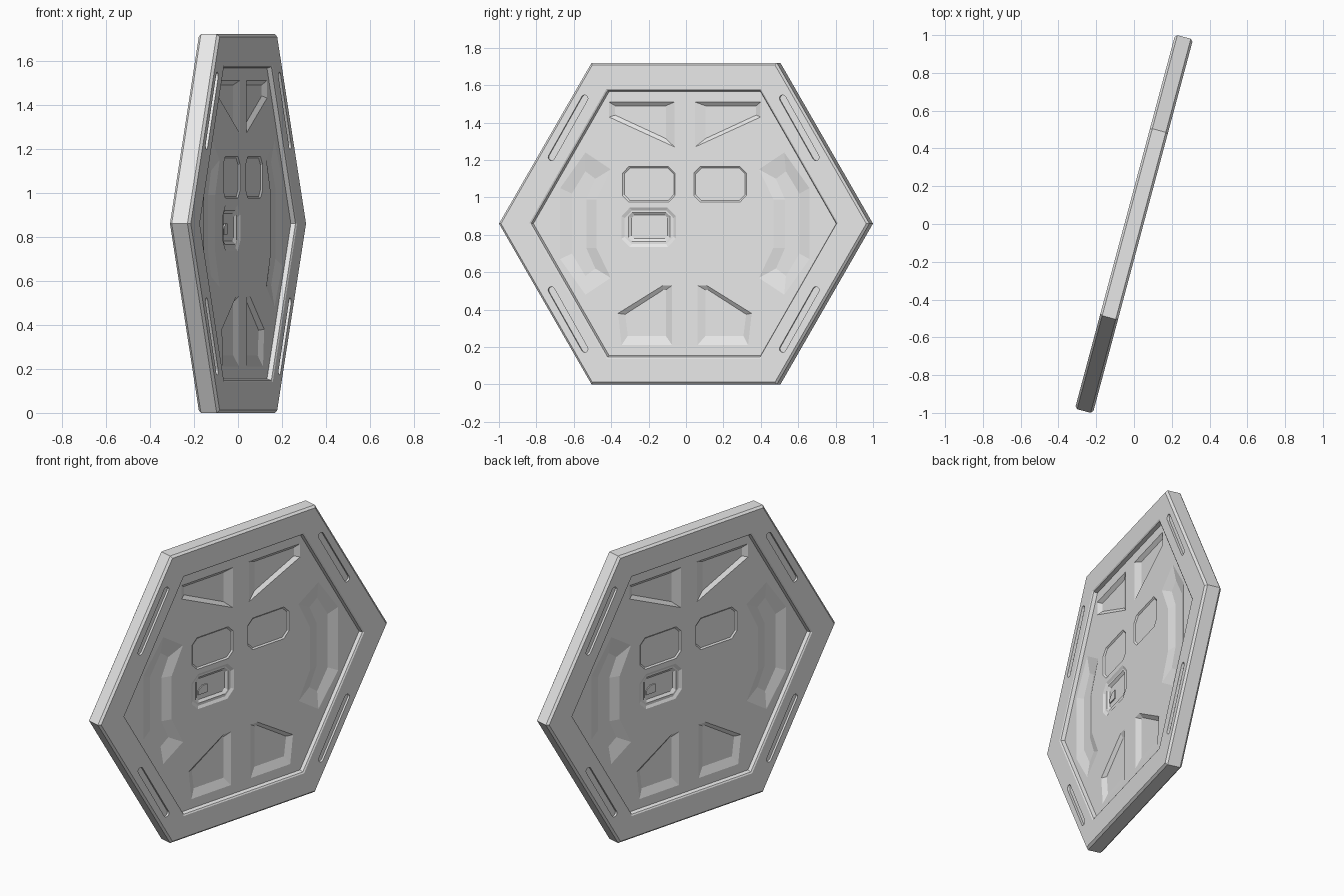
import bpy, bmesh, math
from mathutils import Matrix

if "Cube" in bpy.data.objects:
    bpy.data.objects.remove(bpy.data.objects["Cube"])

MID = 0.86        # centre height
FACE = 0.049      # half thickness of the rim
FLOOR = 0.024     # half thickness of the sunken panel

grey = bpy.data.materials.new("light grey metal")
grey.diffuse_color = (0.8, 0.8, 0.8, 1)
grey.use_nodes = True
grey.node_tree.nodes["Principled BSDF"].inputs["Base Color"].default_value = grey.diffuse_color


def hexagon(tip, half):
    """Hexagon outline as (u, z) points, u running along the panel."""
    return [(tip, MID), (tip / 2, MID + half), (-tip / 2, MID + half),
            (-tip, MID), (-tip / 2, MID - half), (tip / 2, MID - half)]


def loft(bm, rings):
    """Closed solid through (depth, outline) rings."""
    loops = [[bm.verts.new((w, u, z)) for u, z in pts] for w, pts in rings]
    n = len(loops[0])
    for a, b in zip(loops, loops[1:]):
        for i in range(n):
            j = (i + 1) % n
            bm.faces.new((a[i], a[j], b[j], b[i]))
    bm.faces.new(loops[0][::-1])
    bm.faces.new(loops[-1])


def finish(name, bm):
    bmesh.ops.recalc_face_normals(bm, faces=bm.faces)
    me = bpy.data.meshes.new(name)
    bm.to_mesh(me)
    bm.free()
    me.materials.append(grey)
    ob = bpy.data.objects.new(name, me)
    bpy.context.collection.objects.link(ob)
    return ob


def flip(pts):
    return [(-u, z) for u, z in pts]


def plate(u0, u1, z0, z1, c):
    """Rectangle with cut corners."""
    return [(u0 + c, z0), (u1 - c, z0), (u1, z0 + c), (u1, z1 - c),
            (u1 - c, z1), (u0 + c, z1), (u0, z1 - c), (u0, z0 + c)]


def capsule(p, q, r):
    """Slot outline with rounded ends."""
    a = math.atan2(q[1] - p[1], q[0] - p[0])
    pts = []
    for c, start in ((q, a - math.pi / 2), (p, a + math.pi / 2)):
        for i in range(7):
            t = start + math.pi * i / 6
            pts.append((c[0] + r * math.cos(t), c[1] + r * math.sin(t)))
    return pts


def carve(body, pockets):
    """Cut (top, depth, outline, floor outline) pockets into both faces."""
    bm = bmesh.new()
    for top, depth, outer, inner in pockets:
        loft(bm, [(top + 0.01, outer), (top, outer), (top - depth, inner)])
    both = bmesh.ops.duplicate(bm, geom=bm.verts[:] + bm.edges[:] + bm.faces[:])
    verts = [g for g in both["geom"] if isinstance(g, bmesh.types.BMVert)]
    bmesh.ops.rotate(bm, verts=verts, cent=(0, 0, 0),
                     matrix=Matrix.Rotation(math.pi, 3, 'Z'))
    cutter = finish("pocket_cutter", bm)
    cutter.hide_render = True
    mod = body.modifiers.new("pockets", 'BOOLEAN')
    mod.operation = 'DIFFERENCE'
    mod.solver = 'EXACT'
    mod.object = cutter
    bpy.context.view_layer.objects.active = body
    bpy.ops.object.modifier_apply(modifier=mod.name)
    bpy.data.objects.remove(cutter)


# door: chamfered hexagonal rim with a sunken panel on both faces
half_rings = [(FLOOR, hexagon(0.838, 0.706)), (FACE - 0.005, hexagon(0.845, 0.712)),
              (FACE, hexagon(0.855, 0.72)), (FACE, hexagon(1.011, 0.848)),
              (FACE - 0.012, hexagon(1.025, 0.86))]
bm = bmesh.new()
loft(bm, half_rings + [(-w, pts) for w, pts in half_rings[::-1]])
door = finish("hexagonal_door", bm)

# pressed pockets, mirrored left and right
pressed = [
    # upper wedge
    ([(.057, 1.51), (.42, 1.51), (.42, 1.43), (.057, 1.27)],
     [(.11, 1.49), (.39, 1.49), (.39, 1.44), (.11, 1.315)]),
    # lower wedge
    ([(.07, .21), (.07, .53), (.12, .53), (.37, .38), (.35, .21)],
     [(.11, .26), (.11, .505), (.125, .505), (.335, .375), (.32, .26)]),
    # side bracket
    ([(.55, 1.24), (.69, 1.05), (.69, .67), (.55, .48),
      (.41, .57), (.49, .73), (.49, .99), (.41, 1.15)],
     [(.555, 1.14), (.63, 1.02), (.63, .70), (.555, .58),
      (.50, .62), (.55, .73), (.55, .99), (.50, 1.10)]),
]
pockets = []
for outer, inner in pressed:
    pockets += [(FLOOR, .017, outer, inner), (FLOOR, .017, flip(outer), flip(inner))]

# rim slots along the four slanted sides
for z0, z1 in ((1.215, 1.53), (.505, .19)):
    slot = capsule((.732, z0), (.548, z1), .018)
    pockets += [(FACE, .014, slot, slot), (FACE, .014, flip(slot), flip(slot))]

# two inset cover plates and the outer step of the latch
for u0, u1 in ((-.345, -.055), (.05, .34)):
    pockets.append((FLOOR, .007, plate(u0, u1, .975, 1.165, .035),
                    plate(u0 + .008, u1 - .008, .983, 1.157, .032)))
pockets.append((FLOOR, .008, plate(-.35, -.05, .735, .945, .045),
                plate(-.335, -.065, .75, .93, .04)))
carve(door, pockets)

# inner latch well
carve(door, [(FLOOR - .008, .011, plate(-.315, -.085, .765, .92, .02),
              plate(-.30, -.10, .78, .905, .015))])

# small latch tab on each face
tabs = bmesh.new()
for s in (1, -1):
    tab = [(-.29, .81), (-.225, .81), (-.225, .86), (-.26, .86), (-.29, .835)]
    tab = [(s * u, z) for u, z in tab]
    loft(tabs, [(s * .004, tab), (s * .011, tab)])
latch = finish("latch_tabs", tabs)

# turn the door about its upright axis
for ob in (door, latch):
    ob.rotation_euler.z = -math.radians(15)
